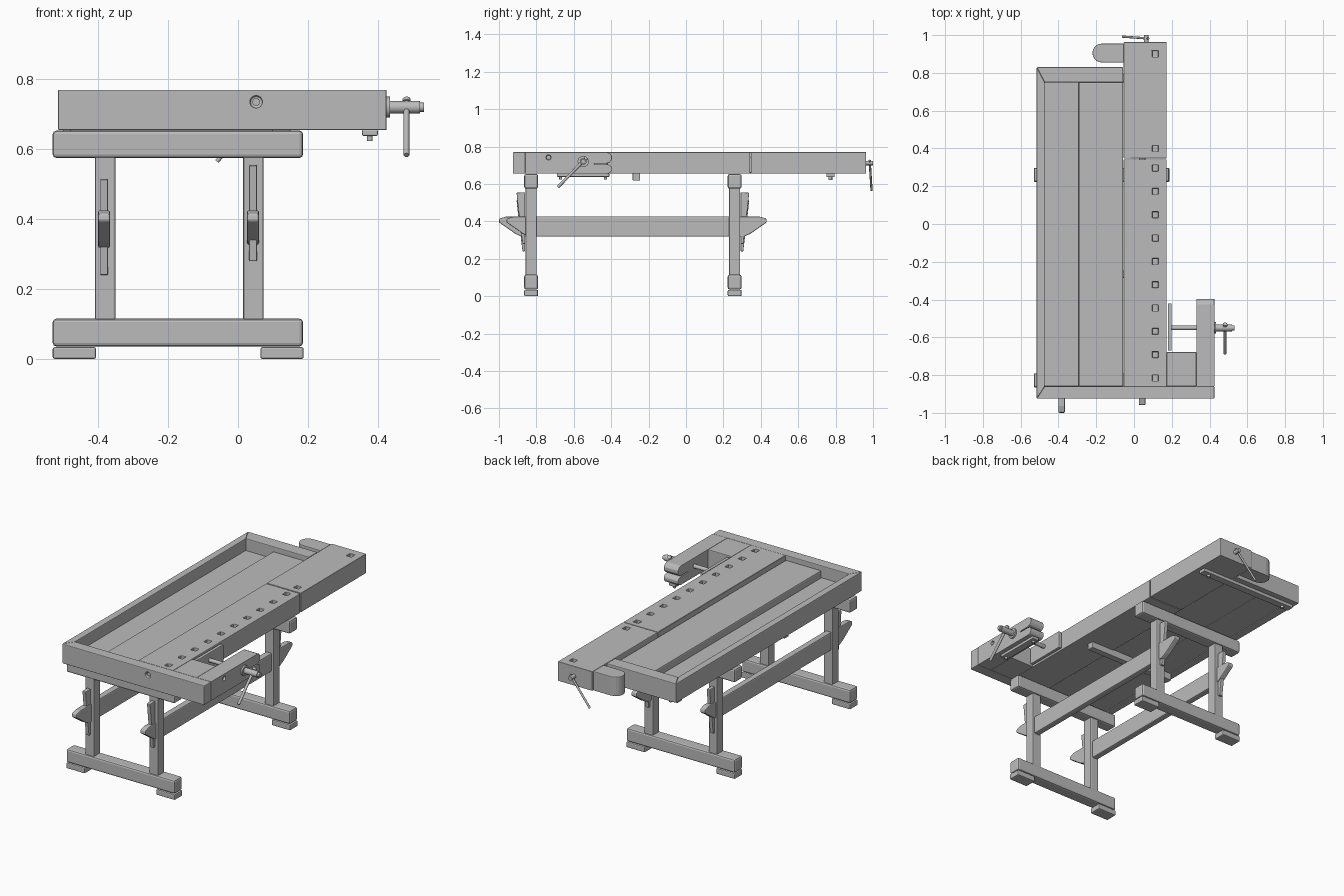
import bpy
import bmesh
from math import cos, sin, pi
from mathutils import Vector

if "Cube" in bpy.data.objects:
    bpy.data.objects.remove(bpy.data.objects["Cube"], do_unlink=True)

GREY = (0.5, 0.5, 0.5, 1)
wood = bpy.data.materials.new("plain_grey")
wood.use_nodes = True
wood.diffuse_color = GREY
wood.node_tree.nodes["Principled BSDF"].inputs["Base Color"].default_value = GREY


def soften(obj, width):
    mod = obj.modifiers.new("worn_edges", "BEVEL")
    mod.width, mod.segments, mod.limit_method = width, 2, "ANGLE"
    return obj


def finish(name, bm, bevel=0):
    bmesh.ops.recalc_face_normals(bm, faces=bm.faces)
    mesh = bpy.data.meshes.new(name)
    bm.to_mesh(mesh)
    bm.free()
    mesh.materials.append(wood)
    obj = bpy.data.objects.new(name, mesh)
    bpy.context.collection.objects.link(obj)
    return soften(obj, bevel) if bevel else obj


def prism(name, outline, axis, low, high, bevel=0.004):
    """Extrude a 2D outline along an axis."""
    place = {"x": lambda a, b, d: (d, a, b),
             "y": lambda a, b, d: (a, d, b),
             "z": lambda a, b, d: (a, b, d)}[axis]
    bm = bmesh.new()
    face = bm.faces.new([bm.verts.new(place(a, b, low)) for a, b in outline])
    ext = bmesh.ops.extrude_face_region(bm, geom=[face])["geom"]
    shift = Vector(place(0, 0, high - low))
    bmesh.ops.translate(bm, vec=shift, verts=[v for v in ext if isinstance(v, bmesh.types.BMVert)])
    return finish(name, bm, bevel)


def box(name, xs, ys, zs, bevel=0.004):
    (a, b), (c, d) = xs, ys
    return prism(name, [(a, c), (b, c), (b, d), (a, d)], "z", *zs, bevel)


def rod(name, start, end, radius):
    start, end = Vector(start), Vector(end)
    line = end - start
    bm = bmesh.new()
    bmesh.ops.create_cone(bm, cap_ends=True, segments=16, radius1=radius, radius2=radius, depth=line.length)
    bmesh.ops.rotate(bm, verts=bm.verts, matrix=Vector((0, 0, 1)).rotation_difference(line).to_matrix())
    bmesh.ops.translate(bm, verts=bm.verts, vec=(start + end) / 2)
    obj = finish(name, bm)
    bpy.ops.object.select_all(action="DESELECT")
    obj.select_set(True)
    bpy.context.view_layer.objects.active = obj
    bpy.ops.object.shade_smooth_by_angle()
    return obj


def cut(obj, cutters):
    bpy.context.view_layer.objects.active = obj
    for cutter in cutters:
        cutter.hide_render = True
        mod = obj.modifiers.new("cut", "BOOLEAN")
        mod.operation, mod.object, mod.solver = "DIFFERENCE", cutter, "EXACT"
        bpy.ops.object.modifier_apply(modifier=mod.name)
        bpy.data.objects.remove(cutter, do_unlink=True)
    return obj


def arc(cx, cy, r, start, end, steps=5):
    angles = [start + (end - start) * i / steps for i in range(steps + 1)]
    return [(cx + r * cos(t), cy + r * sin(t)) for t in angles]


TOP = (0.655, 0.77)

# Main plank and tail vise block, with square dog holes
dog = 0.016


def dog_holes(rows):
    return [box("dog_cutter", (0.113 - dog, 0.113 + dog), (y - dog, y + dog), (0.745, 0.8), 0)
            for y in rows]


plank = box("main_plank", (-0.055, 0.173), (-0.86, 0.342), TOP, 0)
soften(cut(plank, dog_holes([0.296 - 0.1235 * i for i in range(10)])), 0.003)
tail = box("tail_vise_block", (-0.055, 0.173), (0.347, 0.963), TOP, 0)
soften(cut(tail, dog_holes([0.4, 0.9])), 0.003)
prism("tail_vise_jaw", arc(-0.17, 0.905, 0.05, pi / 2, 3 * pi / 2, 10)
      + [(-0.055, 0.855), (-0.055, 0.955)], "z", *TOP)

# Tool tray boards and mitred rim
box("tray_floor", (-0.475, -0.292), (-0.86, 0.75), (0.66, 0.7))
box("inner_board", (-0.292, -0.057), (-0.86, 0.75), (0.66, 0.742), 0.006)
prism("tray_side_rail", [(-0.515, -0.925), (-0.473, -0.86), (-0.473, 0.75), (-0.515, 0.83)], "z", *TOP)
prism("tray_back_rail", [(-0.515, 0.83), (-0.473, 0.75), (-0.057, 0.75), (-0.057, 0.83)], "z", *TOP)
front = prism("front_rail", [(-0.515, -0.925), (0.425, -0.925), (0.425, -0.86), (-0.473, -0.86)],
              "z", *TOP, 0)
soften(cut(front, [rod("bolt_cutter", (0.052, -0.95, 0.735), (0.052, -0.905, 0.735), 0.017)]), 0.004)
rod("front_bolt", (0.052, -0.915, 0.735), (0.052, -0.9, 0.735), 0.011)

# Side vise: filler, grooved arm with rounded nose, pad, screw and handle
box("vise_filler", (0.173, 0.33), (-0.86, -0.678), TOP)
nose = [(-0.86, 0.655)] + arc(-0.42, 0.68, 0.025, -pi / 2, pi / 2)
nose += [(-0.49, 0.705), (-0.49, 0.71)] + arc(-0.425, 0.74, 0.03, -pi / 2, pi / 2) + [(-0.86, 0.77)]
arm = prism("vise_arm", nose, "x", 0.33, 0.425, 0)
soften(cut(arm, [rod("arm_cutter", (0.41, -0.735, 0.742), (0.45, -0.735, 0.742), 0.013)]), 0.003)
box("vise_guide", (0.355, 0.4), (-0.69, -0.41), (0.638, 0.656))
for y in (-0.67, -0.43):
    rod("guide_bolt", (0.377, y, 0.624), (0.377, y, 0.64), 0.008)
box("vise_pad", (0.179, 0.199), (-0.67, -0.42), (0.66, 0.765))
rod("vise_screw", (0.195, -0.55, 0.72), (0.34, -0.55, 0.72), 0.012)
rod("vise_collar", (0.42, -0.55, 0.72), (0.435, -0.55, 0.72), 0.03)
rod("vise_hub", (0.43, -0.55, 0.72), (0.52, -0.55, 0.72), 0.018)
rod("vise_hub_cap", (0.515, -0.55, 0.72), (0.532, -0.55, 0.72), 0.013)
rod("vise_handle", (0.482, -0.535, 0.737), (0.482, -0.685, 0.583), 0.008)
rod("vise_handle_knob", (0.482, -0.53, 0.742), (0.482, -0.538, 0.734), 0.012)

# Tail vise screw and handle
rod("tail_screw", (0.065, 0.95, 0.712), (0.065, 1.0, 0.712), 0.012)
rod("tail_handle", (0.077, 0.982, 0.726), (-0.06, 0.992, 0.565), 0.006)

# Battens under the top
box("middle_batten", (-0.48, 0.1), (-0.285, -0.245), (0.618, 0.662))
box("tail_batten", (-0.5, 0.15), (0.75, 0.795), (0.636, 0.66))
for x in (-0.44, 0.1):
    rod("batten_bolt", (x, 0.772, 0.622), (x, 0.772, 0.638), 0.01)

# Two trestles: feet, foot beam, legs, top beam
for label, y in (("front", -0.828), ("back", 0.26)):
    deep = (y - 0.037, y + 0.037)
    for x in (-0.468, 0.126):
        box(label + "_foot_pad", (x - 0.062, x + 0.062), deep, (0, 0.034), 0.006)
    box(label + "_foot_beam", (-0.53, 0.186), deep, (0.036, 0.115), 0.01)
    box(label + "_top_beam", (-0.53, 0.186), deep, (0.575, 0.653), 0.01)
    for x in (-0.38, 0.044):
        box(label + "_leg", (x - 0.029, x + 0.029), (y - 0.03, y + 0.03), (0.11, 0.58), 0.005)

# Stretchers with through tenons locked by tapered keys
MID = -0.284
for label, x, slide, drop in (("right", -0.383, -0.02, 0.04), ("left", 0.043, 0.02, 0)):
    box(label + "_stretcher", (x - 0.019, x + 0.019), (-0.8, 0.232), (0.318, 0.427), 0.006)
    for side in (-1, 1):
        def flip(points):
            return [(MID + side * a, b) for a, b in points]
        tenon = [(0.5, 0.425), (0.66, 0.425), (0.694, 0.415), (0.696, 0.395),
                 (0.66, 0.37), (0.61, 0.335), (0.575, 0.318), (0.5, 0.318)]
        tenon = [(a + side * slide, b) for a, b in tenon]
        prism(label + "_tenon", flip(tenon), "x", x - 0.017, x + 0.017, 0.005)
        key = [(0.576, 0.555), (0.622, 0.553), (0.612, 0.46), (0.59, 0.28), (0.576, 0.28)]
        key = [(a, b - drop) for a, b in key]
        prism(label + "_key", flip(key), "x", x - 0.011, x + 0.011, 0.003)
